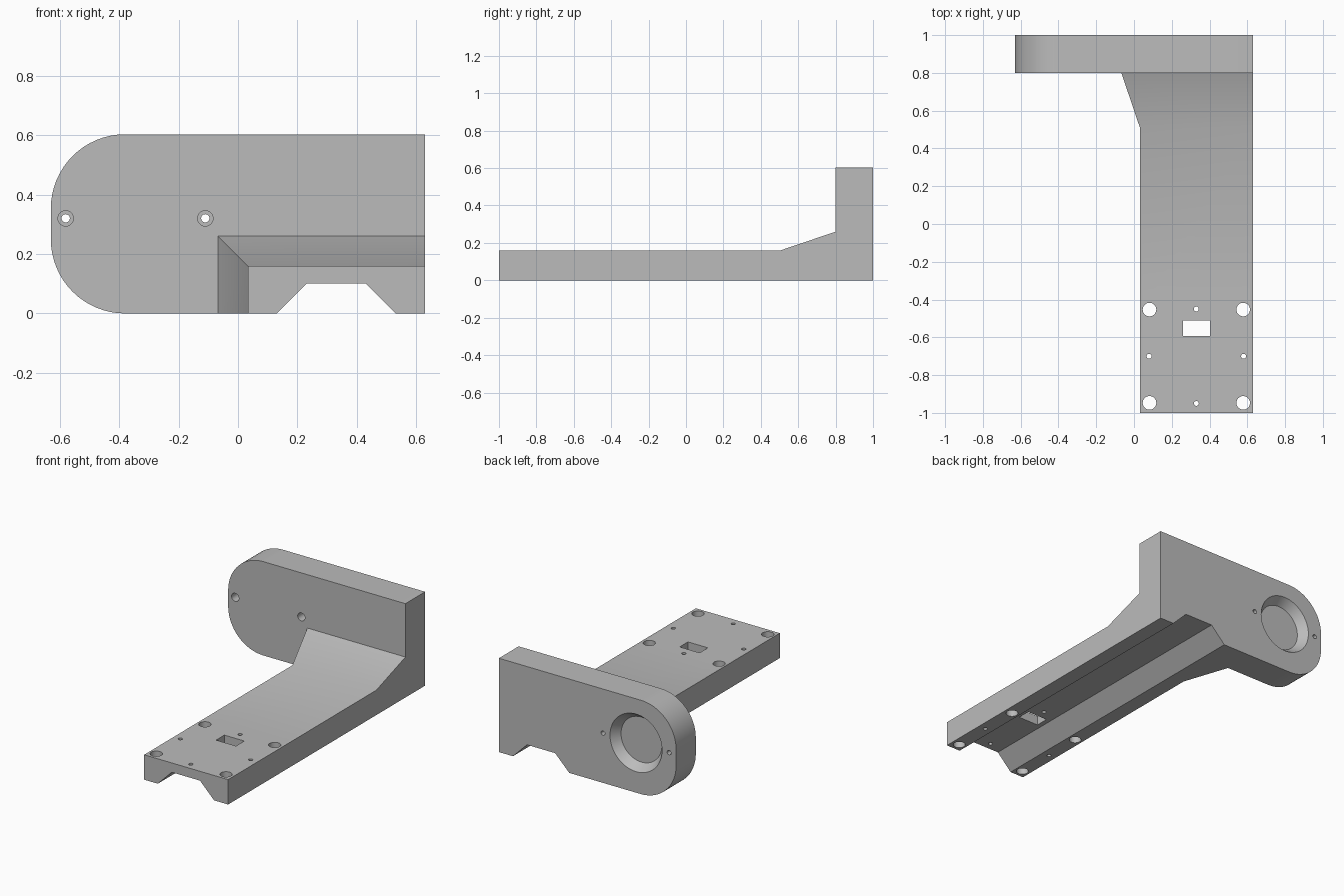
import bpy, bmesh, math
from mathutils import Vector

cube = bpy.data.objects.get("Cube")
if cube:
    bpy.data.objects.remove(cube)

grey = bpy.data.materials.new("plain_grey")
grey.use_nodes = True
grey.diffuse_color = (0.5, 0.5, 0.5, 1)
grey.node_tree.nodes["Principled BSDF"].inputs["Base Color"].default_value = (0.5, 0.5, 0.5, 1)


def loft(name, rings):
    """Closed solid through matching rings of points."""
    bm = bmesh.new()
    loops = [[bm.verts.new(p) for p in ring] for ring in rings]
    n = len(loops[0])
    for a, b in zip(loops, loops[1:]):
        for i in range(n):
            j = (i + 1) % n
            bm.faces.new((a[i], a[j], b[j], b[i]))
    bm.faces.new(loops[0])
    bm.faces.new(loops[-1])
    bmesh.ops.recalc_face_normals(bm, faces=bm.faces)
    mesh = bpy.data.meshes.new(name)
    bm.to_mesh(mesh)
    bm.free()
    mesh.materials.append(grey)
    obj = bpy.data.objects.new(name, mesh)
    bpy.context.collection.objects.link(obj)
    return obj


def rect_y(x0, x1, z0, z1, y):
    return [(x0, y, z0), (x1, y, z0), (x1, y, z1), (x0, y, z1)]


def turned(name, x, other, steps, axis, sides=32):
    """Round solid along z or y; steps are (radius, position on axis)."""
    rings = []
    for r, d in steps:
        ring = []
        for i in range(sides):
            a = math.tau * i / sides
            u, v = x + r * math.cos(a), other + r * math.sin(a)
            ring.append((u, v, d) if axis == "z" else (u, d, v))
        rings.append(ring)
    return loft(name, rings)


def combine(body, tool, operation):
    mod = body.modifiers.new(operation.title(), "BOOLEAN")
    mod.operation, mod.object, mod.solver = operation, tool, "EXACT"
    bpy.context.view_layer.objects.active = body
    bpy.ops.object.modifier_apply(modifier=mod.name)
    bpy.data.objects.remove(tool)


R, L, H = 0.63, 0.033, 0.603   # outer side, deck inner side, plate height

# Arm: flat deck that flares up into the plate
arm = loft("bracket_body", [rect_y(L, R, 0, 0.16, -1),
                            rect_y(L, R, 0, 0.16, 0.505),
                            rect_y(-0.067, R, 0, 0.26, 0.8),
                            rect_y(-0.067, R, 0, 0.26, 0.9)])

# Upright plate with one rounded end
rad = 0.25
outline = [(R, 0), (R, H)]
for cz, start in ((H - rad, 90), (rad, 180)):
    for i in range(17):
        a = math.radians(start + 90 * i / 16)
        outline.append((-R + rad + rad * math.cos(a), cz + rad * math.sin(a)))
plate = loft("end_plate", [[(x, y, z) for x, z in outline] for y in (0.8, 1)])
combine(arm, plate, "UNION")

# Tapered channel along the underside
channel = [(0.08, -0.05), (0.58, -0.05), (0.43, 0.1), (0.23, 0.1)]
cuts = [loft("channel_cut", [[(x, y, z) for x, z in channel] for y in (-1.1, 1.1)])]

# Deck slot and holes
cuts.append(loft("slot_cut", [[(x, y, z) for x, y in
            ((0.26, -0.594), (0.402, -0.594), (0.402, -0.51), (0.26, -0.51))]
            for z in (-0.1, 0.3)]))
cx, cy = 0.33, -0.7
for sx in (-1, 1):
    for sy in (-1, 1):
        cuts.append(turned("bolt_cut", cx + sx * 0.248, cy + sy * 0.247,
                           [(0.036, -0.1), (0.036, 0.3)], "z"))
for dx, dy in ((-0.25, 0), (0.25, 0), (0, -0.25), (0, 0.25)):
    cuts.append(turned("pin_cut", cx + dx, cy + dy,
                       [(0.013, -0.1), (0.013, 0.3)], "z", 20))

# Counterbored screw holes and bevelled round pocket in the plate
for x in (-0.58, -0.11):
    cuts.append(turned("screw_cut", x, 0.32,
                       [(0.026, 0.7), (0.026, 0.9), (0.014, 0.9), (0.014, 1.1)], "y", 24))
cuts.append(turned("pocket_cut", -0.345, 0.32,
                   [(0.145, 0.945), (0.185, 1), (0.185, 1.1)], "y", 64))

for cut in cuts:
    combine(arm, cut, "DIFFERENCE")

# Smooth round walls, sharp edges elsewhere
bpy.ops.object.select_all(action="DESELECT")
arm.select_set(True)
bpy.context.view_layer.objects.active = arm
bpy.ops.object.shade_smooth_by_angle(angle=math.radians(25))
